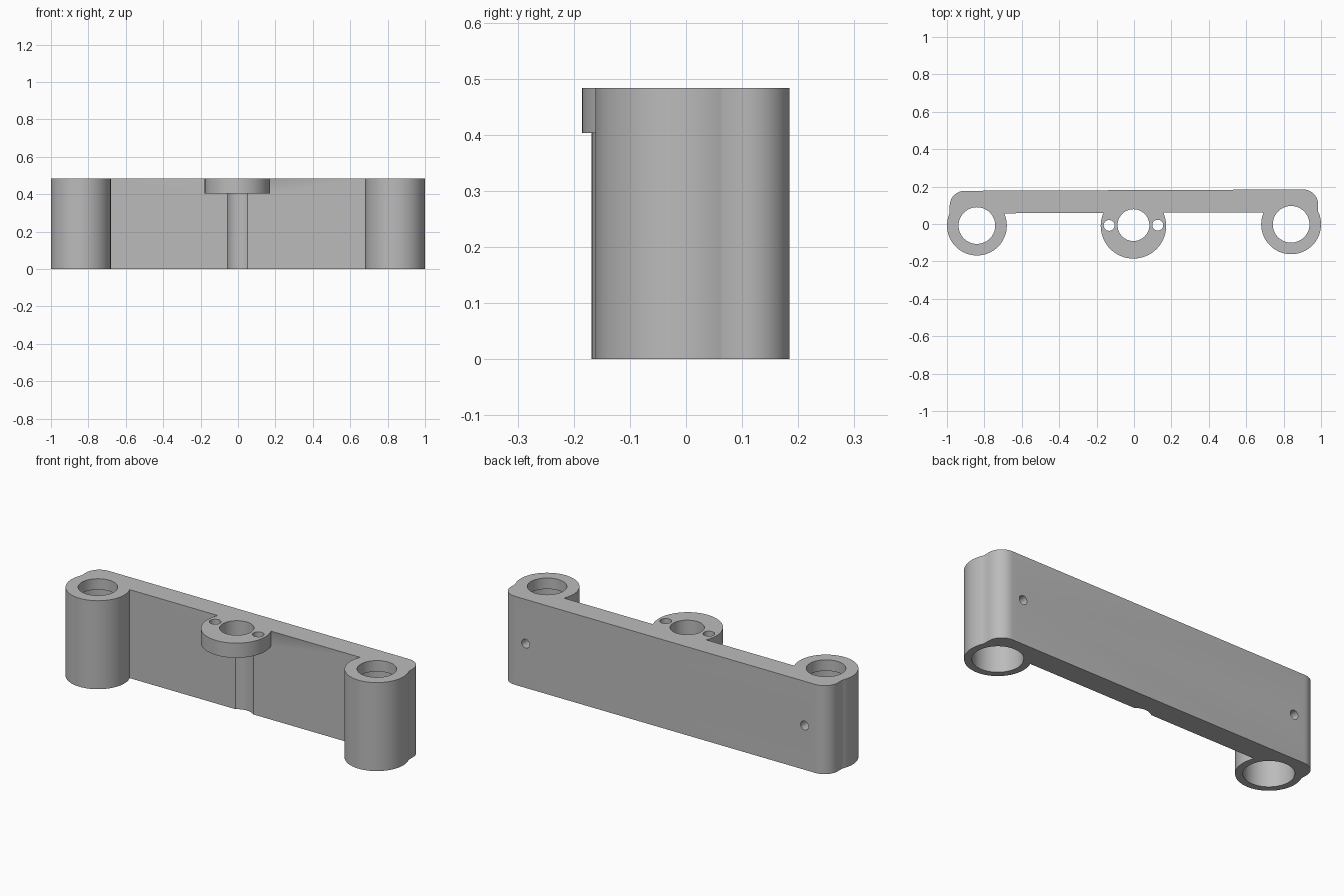
import bpy, math
from mathutils import Matrix

if "Cube" in bpy.data.objects:
    bpy.data.objects.remove(bpy.data.objects["Cube"], do_unlink=True)

H = 0.483
POST_X, POST_Y = 0.84, -0.005

grey = bpy.data.materials.new("plain_grey")
grey.use_nodes = True
colour = (0.5, 0.5, 0.5, 1)
grey.diffuse_color = colour
grey.node_tree.nodes["Principled BSDF"].inputs["Base Color"].default_value = colour


def cylinder(name, x, y, z0, z1, radius, sides=64):
    bpy.ops.mesh.primitive_cylinder_add(vertices=sides, radius=radius, depth=z1 - z0,
                                        location=(x, y, (z0 + z1) / 2))
    ob = bpy.context.object
    ob.name = name
    return ob


def prism(name, outline, z1):
    n = len(outline)
    verts = [(x, y, z) for z in (0, z1) for x, y in outline]
    faces = [tuple(reversed(range(n))), tuple(range(n, 2 * n))]
    faces += [(i, (i + 1) % n, (i + 1) % n + n, i + n) for i in range(n)]
    mesh = bpy.data.meshes.new(name)
    mesh.from_pydata(verts, [], faces)
    ob = bpy.data.objects.new(name, mesh)
    bpy.context.collection.objects.link(ob)
    return ob


def combine(target, other, operation):
    mod = target.modifiers.new(operation.lower(), "BOOLEAN")
    mod.operation, mod.object, mod.solver = operation, other, "EXACT"
    bpy.context.view_layer.objects.active = target
    bpy.ops.object.modifier_apply(modifier=mod.name)
    bpy.data.objects.remove(other, do_unlink=True)


# Upright back plate with rounded rear corners
half, front, back, r = 0.985, 0.06, 0.181, 0.08
arc = [(half - r + r * math.cos(a), back - r + r * math.sin(a))
       for a in (math.pi / 2 * i / 12 for i in range(13))]
right_side = [(half, front - 0.02), *arc]
# Front edge steps inside the posts, so the plate blends into their outer walls
outline = [(POST_X, front), (POST_X, front - 0.02), *right_side]
outline += [(-x, y) for x, y in reversed(outline)]
bracket = prism("mounting_bracket", outline, H)

# End posts and central flange
for side in (-1, 1):
    combine(bracket, cylinder("post", side * POST_X, POST_Y, 0, H, 0.16), "UNION")
combine(bracket, cylinder("flange", -0.003, -0.01, 0.403, H, 0.175), "UNION")

# Bores, screw holes and rear set-screw holes
for side in (-1, 1):
    combine(bracket, cylinder("post_bore", side * POST_X, POST_Y, -0.1, H - 0.06, 0.123), "DIFFERENCE")
    combine(bracket, cylinder("post_opening", side * POST_X, POST_Y, 0.3, H + 0.1, 0.098), "DIFFERENCE")
    combine(bracket, cylinder("flange_screw_hole", side * 0.13 - 0.003, -0.007, 0.3, H + 0.1, 0.029, 32),
            "DIFFERENCE")
    hole = cylinder("set_screw_hole", 0, 0, -0.1, 0.1, 0.024, 32)
    hole.matrix_world = (Matrix.Translation((side * POST_X, 0.15, H / 2))
                         @ Matrix.Rotation(math.pi / 2, 4, "X"))
    combine(bracket, hole, "DIFFERENCE")
combine(bracket, cylinder("centre_bore", -0.003, -0.006, -0.1, H + 0.1, 0.085), "DIFFERENCE")

# Finish: slight turn, colour and smooth curved walls
bracket.data.transform(Matrix.Rotation(0.004, 4, "Z"))
bracket.data.materials.clear()
bracket.data.materials.append(grey)
for face in bracket.data.polygons:
    face.material_index = 0
bpy.ops.object.select_all(action="DESELECT")
bracket.select_set(True)
bpy.context.view_layer.objects.active = bracket
bpy.ops.object.shade_smooth_by_angle(angle=math.radians(30))
